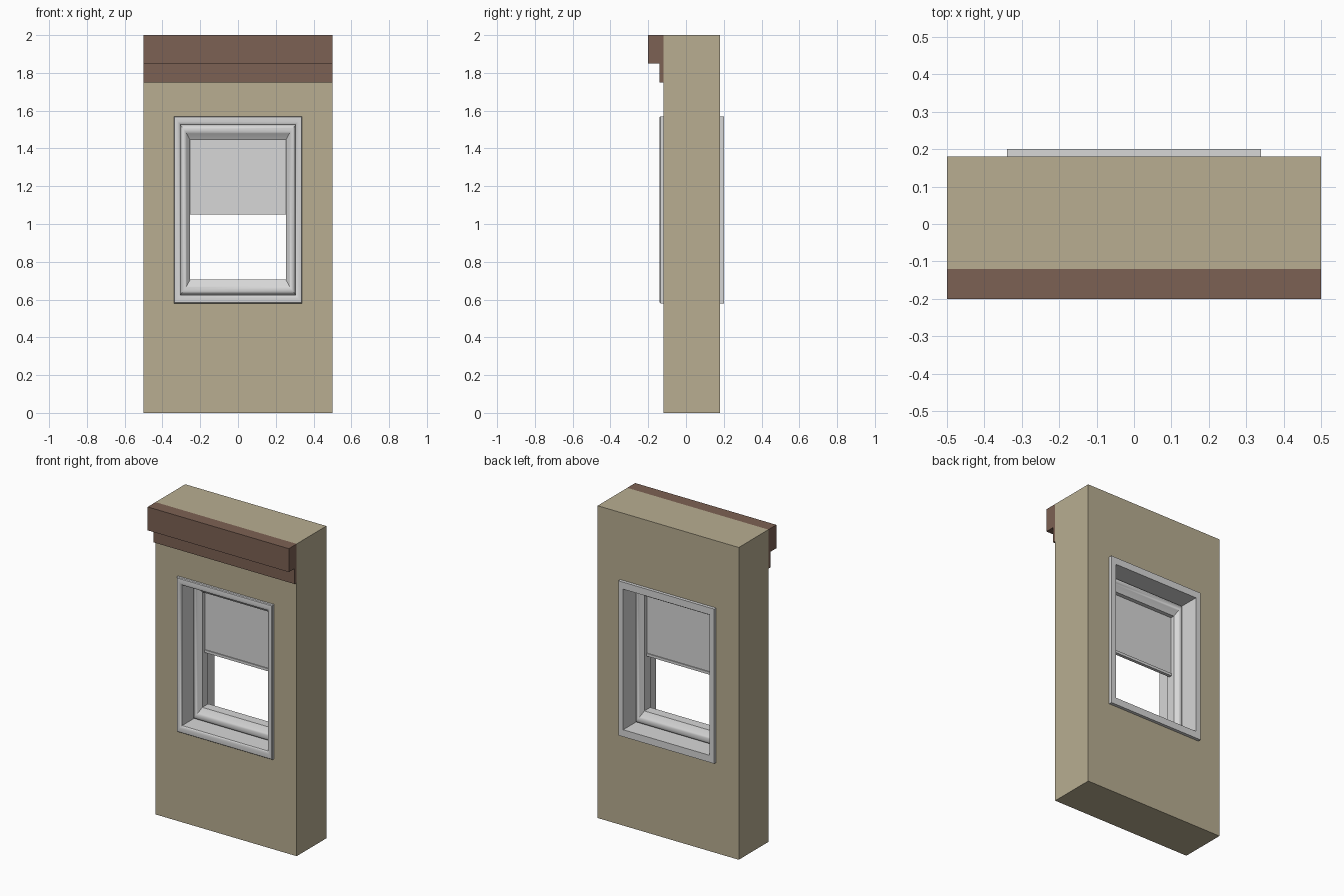
import bpy, bmesh, math

if "Cube" in bpy.data.objects:
    bpy.data.objects.remove(bpy.data.objects["Cube"])


def material(name, rgb):
    m = bpy.data.materials.new(name)
    m.diffuse_color = (*rgb, 1)
    m.use_nodes = True
    m.node_tree.nodes["Principled BSDF"].inputs["Base Color"].default_value = m.diffuse_color
    return m


STUCCO = material("tan stucco", (0.48, 0.42, 0.285))
BROWN = material("brown trim", (0.203, 0.12, 0.087))
WHITE = material("off white", (0.68, 0.68, 0.68))


def finish(bm, name, mat, smooth=False):
    bmesh.ops.recalc_face_normals(bm, faces=bm.faces[:])
    me = bpy.data.meshes.new(name)
    bm.to_mesh(me)
    bm.free()
    me.materials.append(mat)
    ob = bpy.data.objects.new(name, me)
    bpy.context.collection.objects.link(ob)
    if smooth:
        bpy.ops.object.select_all(action='DESELECT')
        ob.select_set(True)
        bpy.context.view_layer.objects.active = ob
        bpy.ops.object.shade_smooth_by_angle(angle=math.radians(35))
    return ob


def ring(name, mat, loops, smooth=False):
    """Rectangular frame; each loop is (half width, bottom z, top z, y)."""
    bm = bmesh.new()
    rows = [[bm.verts.new(c) for c in ((-h, y, b), (h, y, b), (h, y, t), (-h, y, t))]
            for h, b, t, y in loops]
    for i, r in enumerate(rows):
        s = rows[(i + 1) % len(rows)]
        for k in range(4):
            j = (k + 1) % 4
            bm.faces.new((r[k], r[j], s[j], s[k]))
    return finish(bm, name, mat, smooth)


def box(name, mat, x, y0, y1, z0, z1):
    bm = bmesh.new()
    bmesh.ops.create_cube(bm, size=1)
    for v in bm.verts:
        v.co = (v.co.x * 2 * x, y0 + (v.co.y + .5) * (y1 - y0), z0 + (v.co.z + .5) * (z1 - z0))
    return finish(bm, name, mat)


def inset(dx, dz, y):
    return (0.34 - dx, 0.58 + dz, 1.57 - dz, y)


# wall with a window opening
hole = (0.31, 0.62, 1.53)
ring("wall", STUCCO, [(0.5, 0, 2, -0.12), (*hole, -0.12), (*hole, 0.18), (0.5, 0, 2, 0.18)])

# stepped cornice
box("cornice_upper", BROWN, 0.5, -0.20, -0.12, 1.85, 2.0)
box("cornice_lower", BROWN, 0.5, -0.14, -0.12, 1.75, 1.85)

# casing on both faces, joined by the reveal lining
ring("casing_and_reveal", WHITE, [inset(*p) for p in (
    (0, 0, -0.12), (0, 0, -0.134), (0.004, 0.004, -0.139), (0.010, 0.011, -0.14),
    (0.022, 0.028, -0.14), (0.030, 0.038, -0.137), (0.035, 0.045, -0.130),
    (0.035, 0.045, 0.20), (0, 0, 0.20), (0, 0, 0.18))], True)

# sash moulding: rounded roll then a sloped lip, mirrored front to back about y = 0.03
half = [(0.035, 0.045, 0.03)]
for i in range(7):
    a = math.pi * 0.8 * i / 6
    u = (1 - math.cos(a)) / 1.81
    half.append((0.035 + 0.033 * u, 0.045 + 0.046 * u, -0.005 - 0.022 * math.sin(a)))
half += [(0.087, 0.126, 0.0)]
profile = half + [(a, b, 0.06 - y) for a, b, y in reversed(half[1:])]
ring("window_sash", WHITE, [inset(*p) for p in profile], True)

# half-lowered blind with its bottom bar
box("blind", WHITE, 0.253, 0.026, 0.034, 1.06, 1.444)
box("blind_bottom_bar", WHITE, 0.253, 0.02, 0.04, 1.05, 1.067)
